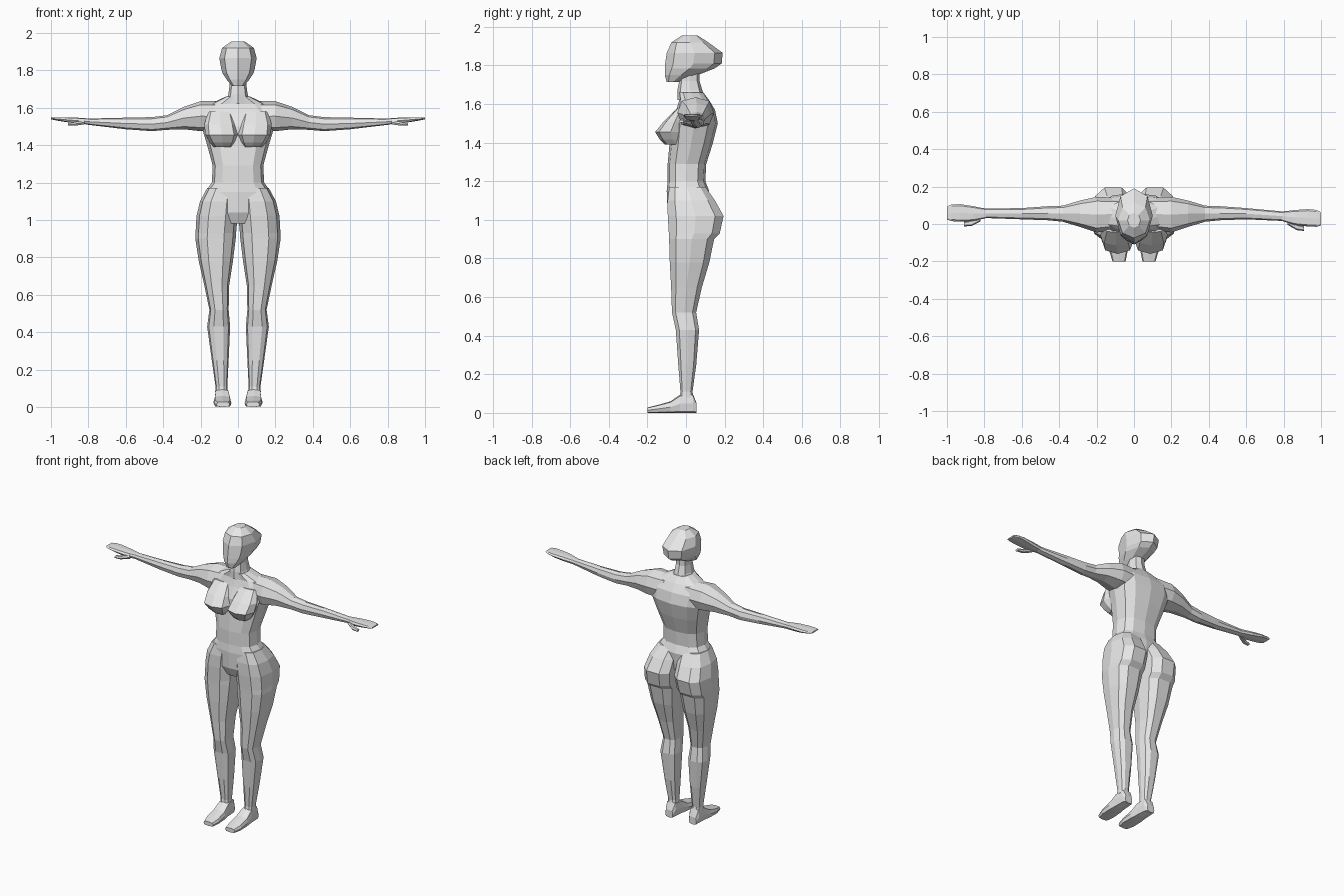
import bpy, bmesh, math

grey = bpy.data.materials.new("plain grey")
grey.diffuse_color = (0.8, 0.8, 0.8, 1)


def oval(n, e, a0=0.0):
    """Unit rounded outline; a lower exponent e gives a boxier section."""
    pts = []
    for i in range(n):
        a = a0 + 2 * math.pi * i / n
        c, s = math.cos(a), math.sin(a)
        pts.append((math.copysign(abs(c) ** e, c) if abs(c) > 1e-6 else 0,
                    math.copysign(abs(s) ** e, s) if abs(s) > 1e-6 else 0))
    return pts


def loft(name, rings, axis="z", n=8, e=0.8, a0=0.0, side=1, bend=0.0):
    """Rings are (position along axis, u0, u1, v0, v1); skin them and cap both ends."""
    bm = bmesh.new()
    loops = []
    for p, u0, u1, v0, v1 in rings:
        loop = []
        for cu, cv in oval(n, e, a0):
            u = (u0 + u1) / 2 + cu * (u1 - u0) / 2
            v = (v0 + v1) / 2 + cv * (v1 - v0) / 2
            if axis == "z":
                co = (side * u, v, p)
            elif axis == "x":
                co = (side * p, u - bend * max(0, p - 0.6), v)
            else:
                co = (side * u, p, v)
            loop.append(bm.verts.new(co))
        loops.append(loop)
    for a, b in zip(loops, loops[1:]):
        for i in range(n):
            j = (i + 1) % n
            bm.faces.new((a[i], a[j], b[j], b[i]))
    bm.faces.new(loops[0])
    bm.faces.new(loops[-1])
    bmesh.ops.recalc_face_normals(bm, faces=bm.faces)
    me = bpy.data.meshes.new(name)
    bm.to_mesh(me)
    bm.free()
    me.materials.append(grey)
    ob = bpy.data.objects.new(name, me)
    bpy.context.collection.objects.link(ob)
    return ob


# Torso: pelvis up to the base of the neck
loft("torso", [
    (0.98, -0.06, 0.06, -0.07, 0.08),
    (1.04, -0.15, 0.15, -0.095, 0.11),
    (1.15, -0.175, 0.175, -0.1, 0.12),
    (1.20, -0.14, 0.14, -0.095, 0.1),
    (1.29, -0.135, 0.135, -0.095, 0.105),
    (1.40, -0.165, 0.165, -0.085, 0.14),
    (1.50, -0.195, 0.195, -0.08, 0.165),
    (1.57, -0.2, 0.2, -0.05, 0.15),
    (1.62, -0.15, 0.15, -0.035, 0.12),
    (1.66, -0.065, 0.065, -0.04, 0.09)], n=12, e=0.75)

# Neck
loft("neck", [
    (1.62, -0.075, 0.075, -0.045, 0.1),
    (1.67, -0.052, 0.052, -0.045, 0.085),
    (1.72, -0.045, 0.045, -0.035, 0.07),
    (1.78, -0.045, 0.045, -0.035, 0.07)])

# Head with a ridged face and swept-back hair
loft("head", [
    (1.715, -0.03, 0.03, -0.1, -0.035),
    (1.75, -0.06, 0.06, -0.11, 0.06),
    (1.785, -0.083, 0.083, -0.11, 0.15),
    (1.81, -0.09, 0.09, -0.108, 0.185),
    (1.865, -0.1, 0.1, -0.1, 0.19),
    (1.92, -0.085, 0.085, -0.075, 0.115),
    (1.955, -0.035, 0.035, -0.02, 0.06)], e=0.95)

for side, label in ((1, "right"), (-1, "left")):
    # Bust
    loft("bust_" + label, [
        (1.39, 0.03, 0.13, -0.11, 0.0),
        (1.415, 0.015, 0.15, -0.135, 0.0),
        (1.455, 0.0, 0.175, -0.16, 0.0),
        (1.51, 0.01, 0.18, -0.115, 0.0),
        (1.58, 0.03, 0.16, -0.045, 0.0)], side=side)

    # Leg, from hip and buttock down to the ankle
    loft("leg_" + label, [
        (0.08, 0.055, 0.122, -0.035, 0.04),
        (0.11, 0.057, 0.12, -0.03, 0.035),
        (0.25, 0.05, 0.14, -0.042, 0.055),
        (0.43, 0.042, 0.165, -0.055, 0.07),
        (0.52, 0.05, 0.153, -0.075, 0.055),
        (0.65, 0.047, 0.18, -0.08, 0.085),
        (0.78, 0.027, 0.21, -0.088, 0.125),
        (0.90, 0.012, 0.228, -0.092, 0.15),
        (0.93, 0.01, 0.227, -0.094, 0.18),
        (1.02, 0.002, 0.222, -0.1, 0.2),
        (1.10, 0.0, 0.203, -0.1, 0.155),
        (1.17, 0.0, 0.165, -0.09, 0.105)], n=10, e=0.75, side=side)

    # Foot, heel to toe
    loft("foot_" + label, [
        (0.055, 0.06, 0.115, 0.0, 0.05),
        (0.035, 0.05, 0.122, 0.0, 0.1),
        (-0.03, 0.045, 0.125, 0.0, 0.095),
        (-0.08, 0.038, 0.13, 0.0, 0.06),
        (-0.15, 0.035, 0.13, 0.0, 0.04),
        (-0.2, 0.045, 0.115, 0.0, 0.028)], axis="y", e=0.5, side=side)

    # Arm, shoulder to wrist
    bend = 0.04 if side == 1 else -0.04
    loft("arm_" + label, [
        (0.08, -0.03, 0.14, 1.47, 1.635),
        (0.20, -0.045, 0.145, 1.475, 1.635),
        (0.29, -0.015, 0.125, 1.485, 1.605),
        (0.38, 0.012, 0.098, 1.482, 1.56),
        (0.46, 0.02, 0.095, 1.475, 1.55),
        (0.60, 0.025, 0.085, 1.485, 1.547),
        (0.81, 0.024, 0.074, 1.51, 1.542)], axis="x", side=side, bend=bend)

    # Flat mitten hand
    loft("hand_" + label, [
        (0.79, 0.024, 0.074, 1.51, 1.542),
        (0.86, 0.005, 0.085, 1.515, 1.547),
        (0.93, 0.0, 0.093, 1.525, 1.549),
        (0.975, 0.0, 0.09, 1.533, 1.549),
        (1.0, 0.008, 0.078, 1.538, 1.547)], axis="x", e=0.6, side=side, bend=bend)

    # Thumb
    loft("thumb_" + label, [
        (0.82, 0.005, 0.04, 1.51, 1.535),
        (0.87, -0.022, 0.01, 1.503, 1.525),
        (0.91, -0.025, 0.0, 1.503, 1.518)], axis="x", n=6, side=side, bend=bend)
